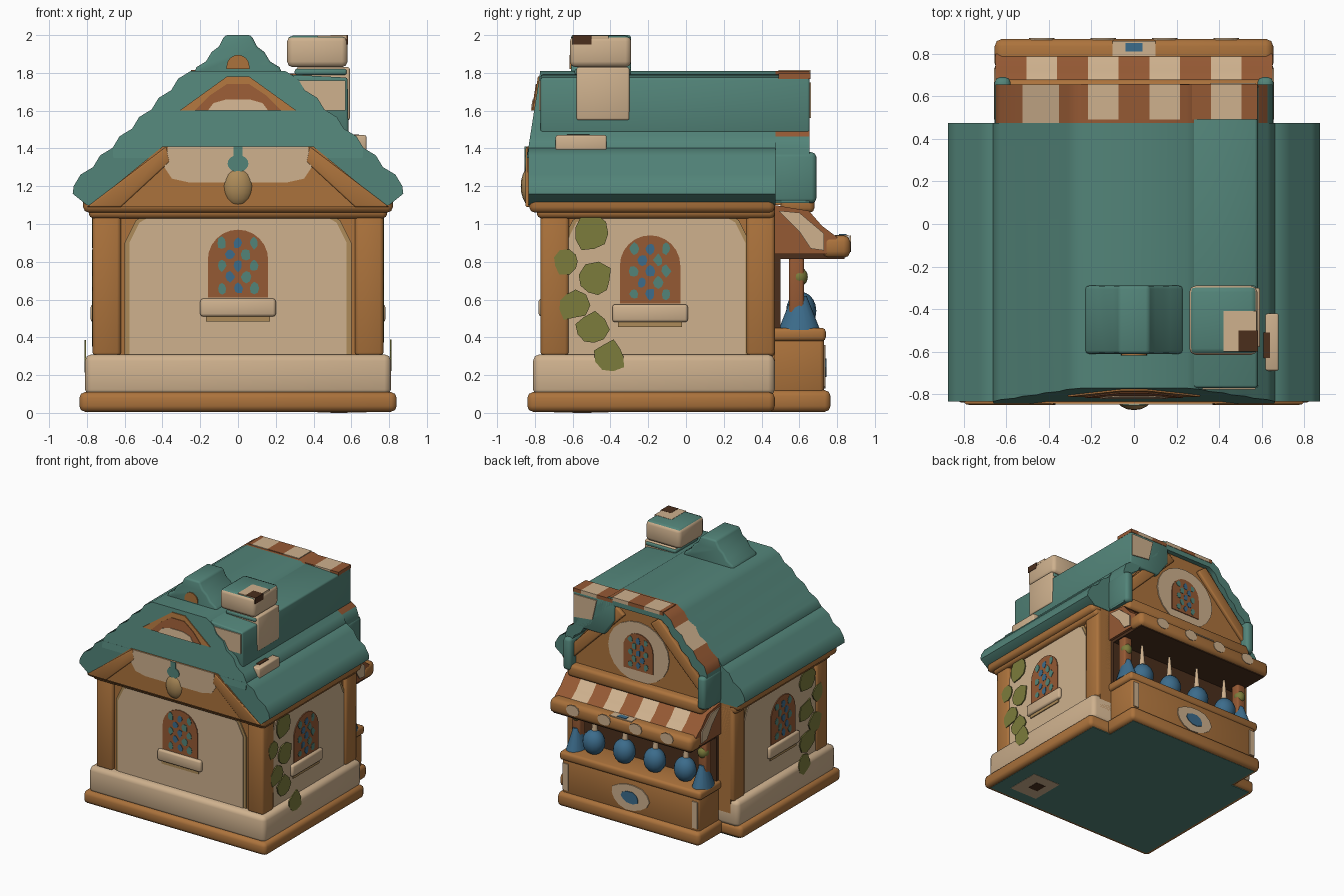
import bpy, bmesh, math, random
from mathutils import Matrix

random.seed(4)
if "Cube" in bpy.data.objects:
    bpy.data.objects.remove(bpy.data.objects["Cube"])

COLOURS = {
    "teal": (.085, .23, .19), "cream": (.62, .44, .27), "orange": (.41, .17, .045),
    "rust": (.3, .1, .034), "olive": (.2, .2, .045), "blue": (.045, .15, .26),
    "dark_brown": (.07, .028, .012), "tan": (.42, .26, .1),
}
NAMES = list(COLOURS)
MATS = []
for key, rgb in COLOURS.items():
    m = bpy.data.materials.new(key)
    m.use_nodes = True
    m.diffuse_color = (*rgb, 1)
    bsdf = m.node_tree.nodes["Principled BSDF"]
    bsdf.inputs["Base Color"].default_value = (*rgb, 1)
    bsdf.inputs["Roughness"].default_value = .8
    MATS.append(m)


def finish(name, bm, colour, bevel=0, rule=None):
    """Round the sharp edges, colour the faces and link the object."""
    bmesh.ops.recalc_face_normals(bm, faces=bm.faces)
    if bevel:
        sharp = [e for e in bm.edges if e.calc_face_angle(0) > .8]
        bmesh.ops.bevel(bm, geom=sharp, offset=bevel, segments=2, profile=.5,
                        affect='EDGES', clamp_overlap=True)
    bm.normal_update()
    for f in bm.faces:
        f.smooth = True
        f.material_index = NAMES.index((rule and rule(f)) or colour)
    me = bpy.data.meshes.new(name)
    bm.to_mesh(me)
    bm.free()
    for m in MATS:
        me.materials.append(m)
    me.set_sharp_from_angle(angle=math.radians(50))
    ob = bpy.data.objects.new(name, me)
    bpy.context.collection.objects.link(ob)


def prism(name, pts, axis, a, b, colour, bevel=0, rule=None, lean=0):
    """Extrude a profile along an axis; lean tips it back above the eaves."""
    bm = bmesh.new()

    def place(u, v, d):
        if axis == "y":
            return (u, d + (lean * (v - 1.4) if d < 0 else 0), v)
        return (d, u, v)
    ra = [bm.verts.new(place(u, v, a)) for u, v in pts]
    rb = [bm.verts.new(place(u, v, b)) for u, v in pts]
    bm.faces.new(ra)
    bm.faces.new(rb[::-1])
    for i in range(len(pts)):
        j = (i + 1) % len(pts)
        bm.faces.new((ra[i], ra[j], rb[j], rb[i]))
    finish(name, bm, colour, bevel, rule)


def rect(u0, u1, v0, v1):
    return [(u0, v0), (u1, v0), (u1, v1), (u0, v1)]


def box(name, x, y, z, colour, bevel=.02, rule=None):
    prism(name, rect(*x, *z), "y", y[0], y[1], colour, bevel, rule)


SIDES = {"front": ("y", -1), "back": ("y", 1), "left": ("x", 1), "right": ("x", -1)}


def plate(name, side, pts, s, colour, t=.008, bevel=0):
    axis, sign = SIDES[side]
    prism(side + "_" + name, pts, axis, sign * s, sign * (s + t), colour, bevel)


def ball(name, c, r, colour, cone=False):
    bm = bmesh.new()
    mat = Matrix.Translation(c) @ Matrix.Diagonal((*r, 1))
    if cone:
        bmesh.ops.create_cone(bm, cap_ends=True, segments=16, radius1=1, radius2=.35,
                              depth=2, matrix=mat)
    else:
        bmesh.ops.create_uvsphere(bm, u_segments=16, v_segments=10, radius=1, matrix=mat)
    finish(name, bm, colour)


def oval(u, v, ru, rv, n=20, wobble=0):
    return [(u + ru * k * math.cos(a), v + rv * k * math.sin(a)) for a, k in
            ((2 * math.pi * i / n, 1 + random.uniform(-wobble, wobble)) for i in range(n))]


def arch(u, v0, w, h, n=12):
    top = [(u + w * math.cos(math.pi * i / n), v0 + h - w + w * math.sin(math.pi * i / n))
           for i in range(n + 1)]
    return [(u + w, v0), *top, (u - w, v0)]


def panel(u0, u1, v0, v1, c):
    return [(u0, v0), (u1, v0), (u1, v1 - c), (u1 - c * .3, v1 - c * .4), (u1 - c, v1),
            (u0 + c, v1), (u0 + c * .3, v1 - c * .4), (u0, v1 - c)]


def mirror(half):
    return half + [(-x, z) for x, z in reversed(half)]


def window(side, u, v, s, k=1):
    plate("window", side, arch(u, v, .16 * k, .36 * k), s, "rust", .007)
    for row in range(5):
        for col in range(3 - row % 2):
            du = (col - (2 - row % 2) / 2) * .085 * k
            plate("window_pane", side, oval(u + du, v + (.05 + row * .06) * k, .024 * k, .03 * k, 8, .2),
                  s + .007, "blue" if (row + col) % 2 else "teal", .003)


# Base and walls
box("underside", (-.8, .8), (-.8, .45), (.004, .03), "teal", 0)
box("underside_patch", (.42, .68), (-.7, -.41), (.002, .02), "cream", 0)
box("underside_hole", (.49, .58), (-.6, -.5), (0, .02), "dark_brown", 0)
box("base", (-.84, .84), (-.84, .47), (.006, .11), "orange", .03)
box("plinth", (-.81, .81), (-.81, .47), (.09, .31), "cream", .035)
box("walls", (-.74, .74), (-.74, .47), (.2, 1.12), "orange", 0)
for x in (-.695, .695):
    for y in (-.695, .395):
        box("corner_post", (x - .075, x + .075), (y - .075, y + .075), (.3, 1.08), "orange")
box("upper_beam", (-.79, .79), (-.79, .47), (1.03, 1.1), "orange", .025)
box("eave_beam", (-.82, .82), (-.83, .47), (1.06, 1.18), "orange", .03)

# Plaster panels, windows and sills
for side, mid, half, wz in (("front", 0, .6, .61), ("left", -.16, .5, .58), ("right", -.16, .5, .58)):
    wu = mid if side == "front" else -.19
    plate("panel_border", side, panel(mid - half, mid + half, .3, 1.1, .2), .74, "tan", .009)
    plate("plaster", side, panel(mid - half + .025, mid + half - .025, .3, 1.08, .18), .749, "cream", .006)
    window(side, wu, wz, .755)
    plate("sill", side, rect(wu - .2, wu + .2, wz - .1, wz - .005), .74, "cream", .04, .015)
    plate("sill_shadow", side, rect(wu - .17, wu + .17, wz - .125, wz - .09), .755, "tan", .008)

# Ivy on both side walls
for side in ("left", "right"):
    for u, v, r in ((-.5, .95, .095), (-.63, .8, .07), (-.48, .7, .09), (-.6, .57, .08),
                    (-.5, .44, .09), (-.4, .3, .08)):
        plate("ivy", side, oval(u, v, r, r * .95, 9, .2), .764 if v > .35 else .804, "olive", .009)

# Stepped roof
steps = [(.87, 1.2)]
DX, DZ = .62 / 6, .61 / 6
for i in range(6):
    x, z = steps[-1]
    steps += [(x - .35 * DX, z + .6 * DZ), (x - DX, z + DZ)]
LEAN = .155
prism("lower_roof", mirror([(.8, 1.1), (.875, 1.16)] + steps[:5]), "y", -.835, .475, "teal")
upper = steps[4:]
prism("upper_roof", mirror([(.66, 1.35)] + upper), "y", -.835, .475, "teal", lean=LEAN)


def stripe(x):
    return "cream" if int((x + .65) / .1444) % 2 else "rust"


def striped(f):
    x = f.calc_center_median().x
    if f.normal.z > .75 or (f.normal.z > .2 and x < 0):
        return stripe(x)


# Rear wing roof: a striped shell over a timber gable
outer = [(.65, 1.11), (.65, 1.4)] + upper[1:]
inner = [(.59, 1.11)] + [(x * .91, z - .065) for x, z in upper]
shell = mirror(outer) + [(-x, z) for x, z in inner] + inner[::-1]
prism("wing_roof", shell, "y", .47, .655, "teal", rule=striped)
for s in (-1, 1):
    box("roof_skirt", sorted((s * .58, s * .655)), (.45, .69), (1.11, 1.38), "teal", .025)
prism("wing_gable", mirror([(.6, 1.1), (.59, 1.33), (.24, 1.75)]), "y", .4, .615, "orange")
plate("gable_plaster", "back", oval(0, 1.4, .28, .25), .615, "cream")
window("back", 0, 1.25, .623, .85)
for s in (-1, 1):
    plate("gable_brace", "back", [(s * .6, 1.2), (s * .6, 1.32), (s * .2, 1.74), (s * .12, 1.68)],
          .6, "orange", .045, .012)
box("gable_beam", (-.62, .62), (.5, .68), (1.06, 1.16), "orange", .025)

# Raised roof shoulder beside the ridge
prism("roof_shoulder", [(.2, 1.62), (.3, 1.48), (.585, 1.48), (.58, 1.775), (.2, 1.795)],
      "y", -.77, .655, "teal", .012)
plate("shoulder_plaster", "front", [(.46, 1.6), (.57, 1.6), (.57, 1.76), (.3, 1.76), (.36, 1.68)],
      .77, "cream")
plate("shoulder_plaster", "back", [(.4, 1.58), (.57, 1.56), (.57, 1.75), (.36, 1.75)], .655, "cream")

# Striped rear end of the ridge and shoulder
for i in range(9):
    x0, x1 = max(-.25, -.65 + i * .1444), min(.58, -.65 + (i + 1) * .1444)
    if x1 > x0:
        top = 1.816 if x1 < .3 else 1.797
        box("ridge_stripe", (x0, x1), (.49, .658), (top - .03, top), stripe((x0 + x1) / 2), 0)

# Front gable with timber, plaster and hanging ornament
plate("gable_timber", "front", mirror([(.79, 1.09), (.4, 1.41)]), .83, "orange", .013)
plate("gable_plaster", "front", mirror([(.26, 1.22), (.35, 1.24), (.39, 1.3), (.37, 1.41)]), .843, "cream", .005)
for s in (-1, 1):
    plate("gable_brace", "front", [(s * .8, 1.09), (s * .62, 1.09), (s * .36, 1.33), (s * .38, 1.41)],
          .83, "orange", .02, .008)
plate("pendant", "front", rect(-.025, .025, 1.32, 1.41), .845, "teal", .009)
plate("pendant_bob", "front", oval(0, 1.32, .055, .045), .845, "teal", .009)
ball("beam_end", (0, -.815, 1.2), (.085, .06, .11), "tan")
for name, pts, d, colour in (
        ("attic_frame", [(.31, 1.6), (.06, 1.78)], .843, "orange"),
        ("attic_inset", [(.23, 1.6), (.15, 1.68), (.06, 1.74)], .848, "rust"),
        ("attic_plaster", [(.16, 1.6), (.13, 1.64), (.06, 1.66)], .853, "cream")):
    prism(name, mirror(pts), "y", -d, -.8, colour, lean=LEAN)

# Ridge dormer
prism("ridge_dormer", mirror([(.24, 1.78), (.22, 1.83), (.17, 1.86), (.14, 1.91), (.1, 1.94), (.07, 2.0)]),
      "y", -.61, -.29, "teal", .015)
plate("dormer_vent", "front", arch(0, 1.82, .06, .075), .61, "orange")


def teal_top(f):
    return "teal" if f.normal.z > .5 else None


# Chimney
box("chimney_stack", (.31, .592), (-.58, -.3), (1.55, 1.83), "cream", .01)
box("chimney_band", (.3, .575), (-.59, -.29), (1.79, 1.82), "teal", .01)
box("chimney_cap", (.26, .58), (-.615, -.29), (1.83, 1.997), "cream", .03, teal_top)
box("cap_patch", (.42, .575), (-.6, -.41), (1.98, 1.999), "cream", 0)
box("chimney_flue", (.49, .583), (-.6, -.5), (1.95, 2.0), "dark_brown", 0)
box("roof_patch", (.55, .68), (-.69, -.42), (1.38, 1.47), "cream", .01)
box("patch_hole", (.56, .64), (-.63, -.51), (1.45, 1.475), "dark_brown", 0)

# Shop counter
box("counter_underside", (-.62, .62), (.4, .73), (.004, .03), "teal", 0)
box("counter_base", (-.655, .655), (.4, .765), (.006, .12), "orange", .03)
box("counter", (-.63, .63), (.4, .73), (.1, .42), "orange")
box("counter_top", (-.65, .65), (.4, .74), (.38, .45), "orange")
plate("counter_badge", "back", oval(0, .24, .17, .11, 14, .06), .73, "cream")
plate("badge_flower", "back", oval(0, .24, .085, .05, 10, .15), .738, "blue", .005)
for s in (-1, 1):
    plate("counter_corner", "back", rect(s * .57, s * .62, .14, .36), .73, "cream")
box("shop_interior", (-.63, .63), (.44, .5), (.43, .9), "dark_brown", 0)

# Jars and posts on the counter
for x in (-.42, -.14, .14, .42):
    ball("jar", (x, .61, .54), (.09, .08, .1), "blue")
    ball("jar_neck", (x, .6, .72), (.025, .025, .1), "cream", True)
for x in (-.58, .58):
    box("shop_post", (x - .04, x + .04), (.545, .625), (.44, .85), "rust", .015)
    ball("goods_sack", (x, .6, .53), (.075, .11, .09), "blue", True)
    ball("post_leaf", (x, .6, .72), (.045, .045, .05), "olive")

# Striped awning with rolled edge
W = 1.3 / 9
for i in range(9):
    x = -.65 + i * W
    prism("awning_stripe", [(.47, .84), (.74, .84), (.8, .93), (.72, .99), (.65, 1.07), (.47, 1.1)],
          "x", x, x + W, stripe(x + W / 2))
    if i % 2:
        plate("awning_flap", "back", oval(x + W / 2, .895, .06, .045, 10), .865, "cream", .009)
for side in ("left", "right"):
    plate("awning_side_stripe", side, [(.49, 1.07), (.6, 1.06), (.73, .95), (.73, .86), (.66, .87), (.6, .96)],
          .65, "cream")
box("awning_edge", (-.655, .655), (.72, .87), (.82, .94), "orange", .035)
box("awning_lining", (-.63, .63), (.47, .84), (.815, .85), "dark_brown", 0)
box("awning_badge", (-.1, .1), (.79, .86), (.935, .943), "cream", 0)
box("awning_flower", (-.04, .04), (.81, .85), (.94, .947), "blue", 0)
